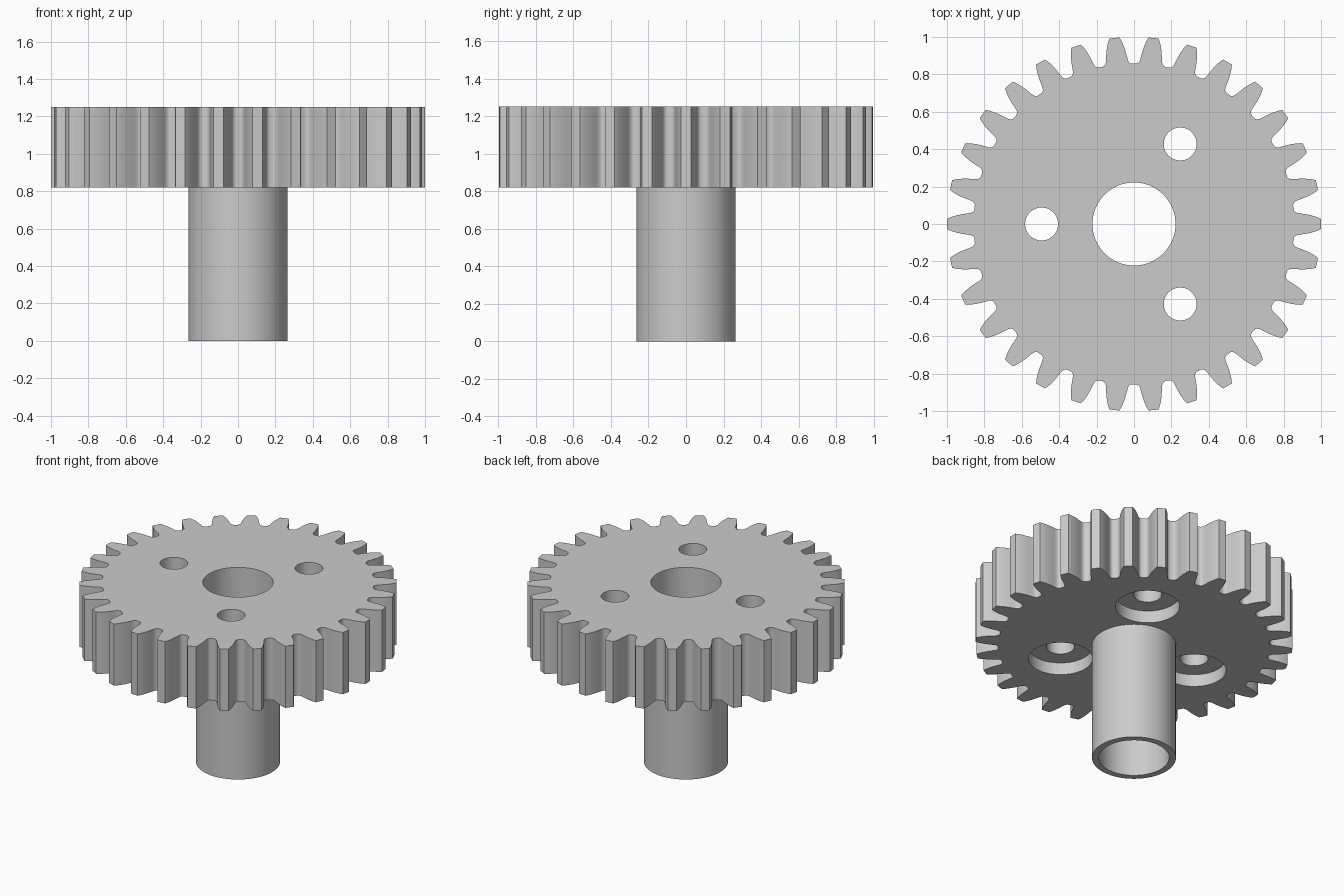
import bpy, bmesh
from math import cos, sin, pi, tau, radians

if "Cube" in bpy.data.objects:
    bpy.data.objects.remove(bpy.data.objects["Cube"])

TEETH = 30
WHEEL_BOTTOM, WHEEL_TOP = 0.82, 1.25
BORE, SLEEVE = 0.222, 0.265
BOLT_CIRCLE, BOLT_HOLE, COUNTERBORE, RECESS = 0.494, 0.088, 0.202, 0.085
SIDES = 64

# Single colour
grey = bpy.data.materials.new("plain_grey")
grey.use_nodes = True
colour = (0.6, 0.6, 0.6, 1)
grey.diffuse_color = colour
grey.node_tree.nodes["Principled BSDF"].inputs["Base Color"].default_value = colour


def make_object(name, bm):
    bmesh.ops.recalc_face_normals(bm, faces=bm.faces)
    mesh = bpy.data.meshes.new(name)
    bm.to_mesh(mesh)
    bm.free()
    mesh.materials.append(grey)
    obj = bpy.data.objects.new(name, mesh)
    bpy.context.collection.objects.link(obj)
    return obj


def activate(obj):
    bpy.ops.object.select_all(action='DESELECT')
    obj.select_set(True)
    bpy.context.view_layer.objects.active = obj


def prism(name, outline, z0, z1):
    bm = bmesh.new()
    face = bm.faces.new([bm.verts.new((x, y, z0)) for x, y in outline])
    top = bmesh.ops.extrude_face_region(bm, geom=[face])["geom"]
    bmesh.ops.translate(bm, vec=(0, 0, z1 - z0),
                        verts=[v for v in top if isinstance(v, bmesh.types.BMVert)])
    return make_object(name, bm)


def circle(radius, cx=0, cy=0):
    return [(cx + radius * cos(tau * i / SIDES), cy + radius * sin(tau * i / SIDES))
            for i in range(SIDES)]


def cut(target, outline, z0, z1):
    cutter = prism("hole_cutter", outline, z0, z1)
    cutter.hide_render = True
    activate(target)
    mod = target.modifiers.new("hole", 'BOOLEAN')
    mod.operation, mod.solver, mod.object = 'DIFFERENCE', 'EXACT', cutter
    bpy.ops.object.modifier_apply(modifier=mod.name)
    bpy.data.objects.remove(cutter)


# Toothed wheel: half a tooth as (radius, half angle), mirrored and repeated
flank = [(0.857, 0.091), (0.860, 0.081), (0.867, 0.073), (0.878, 0.067), (0.895, 0.063),
         (0.92, 0.057), (0.945, 0.050), (0.97, 0.041), (0.985, 0.035), (1.0, 0.027)]
tooth = [(r, -a) for r, a in flank] + [(1.0, 0)] + [(r, a) for r, a in reversed(flank)]
outline = [(r * cos(a + tau * i / TEETH), r * sin(a + tau * i / TEETH))
           for i in range(TEETH) for r, a in tooth]
wheel = prism("gear_wheel", outline, WHEEL_BOTTOM, WHEEL_TOP)

# Central bore and three bolt holes, recessed from below
cut(wheel, circle(BORE), WHEEL_BOTTOM - 0.1, WHEEL_TOP + 0.1)
for degrees in (60, 180, 300):
    cx, cy = BOLT_CIRCLE * cos(radians(degrees)), BOLT_CIRCLE * sin(radians(degrees))
    cut(wheel, circle(COUNTERBORE, cx, cy), WHEEL_BOTTOM - 0.1, WHEEL_BOTTOM + RECESS)
    cut(wheel, circle(BOLT_HOLE, cx, cy), WHEEL_BOTTOM - 0.1, WHEEL_TOP + 0.1)

# Hollow sleeve below the wheel
bm = bmesh.new()
rings = [[bm.verts.new((x, y, z)) for x, y in circle(r)]
         for r, z in ((SLEEVE, WHEEL_BOTTOM), (SLEEVE, 0), (BORE, 0), (BORE, WHEEL_BOTTOM))]
for a, b in zip(rings, rings[1:]):
    for i in range(SIDES):
        j = (i + 1) % SIDES
        bm.faces.new((a[i], b[i], b[j], a[j]))
sleeve = make_object("shaft_sleeve", bm)
# Open shell: make sure the outer wall faces outward
outer = sleeve.data.polygons[0]
if outer.normal.x * outer.center.x + outer.normal.y * outer.center.y < 0:
    sleeve.data.flip_normals()

for obj in (wheel, sleeve):
    activate(obj)
    bpy.ops.object.shade_smooth_by_angle(angle=radians(30))
